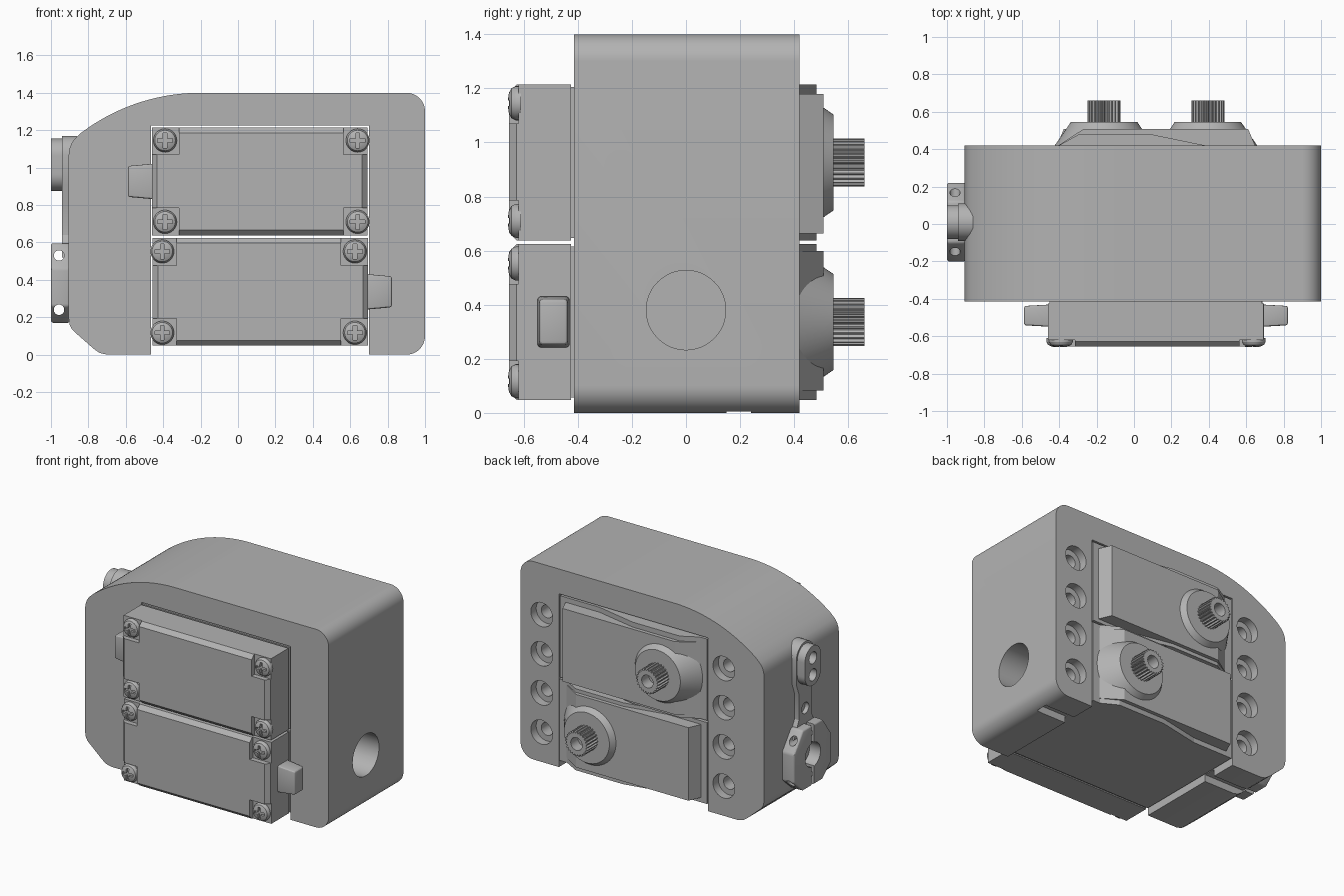
import bpy, bmesh
from math import sin, cos, pi, radians
from mathutils import Matrix, Vector

cube = bpy.data.objects.get("Cube")
if cube:
    bpy.data.objects.remove(cube, do_unlink=True)

grey = bpy.data.materials.new("plain_grey")
grey.use_nodes = True
colour = (0.45, 0.45, 0.45, 1)
grey.diffuse_color = colour
grey.node_tree.nodes["Principled BSDF"].inputs["Base Color"].default_value = colour


def arc(cx, cz, r, a0=0, a1=360, n=48):
    """Points on an arc; a full turn leaves out the repeated end point."""
    last = n if a1 - a0 == 360 else n + 1
    angles = [radians(a0 + (a1 - a0) * i / n) for i in range(last)]
    return [(cx + r * cos(a), cz + r * sin(a)) for a in angles]


def prism(name, pts, axis, a, b, taper=1.0, bevel=0.0):
    """Extrude a side (y, z) or front (x, z) profile along x or y, scaling the far end."""
    bm = bmesh.new()
    mu = (min(p[0] for p in pts) + max(p[0] for p in pts)) / 2
    mv = (min(p[1] for p in pts) + max(p[1] for p in pts)) / 2
    rings = []
    for d, s in ((a, 1.0), (b, taper)):
        scaled = [(mu + (u - mu) * s, mv + (v - mv) * s) for u, v in pts]
        rings.append([bm.verts.new((d, u, v) if axis == "x" else (u, d, v)) for u, v in scaled])
    for i in range(len(pts)):
        j = (i + 1) % len(pts)
        bm.faces.new((rings[0][i], rings[0][j], rings[1][j], rings[1][i]))
    bm.faces.new(rings[0])
    bm.faces.new(rings[1])
    bmesh.ops.recalc_face_normals(bm, faces=bm.faces)
    if bevel:
        bmesh.ops.bevel(bm, geom=bm.edges[:], offset=bevel, segments=3, profile=0.5,
                        affect="EDGES", clamp_overlap=True)
    return finish(name, bm)


def finish(name, bm):
    mesh = bpy.data.meshes.new(name)
    bm.to_mesh(mesh)
    bm.free()
    mesh.materials.append(grey)
    ob = bpy.data.objects.new(name, mesh)
    bpy.context.collection.objects.link(ob)
    return ob


def box(name, x, y, z, bevel=0.0):
    return prism(name, [(x[0], z[0]), (x[1], z[0]), (x[1], z[1]), (x[0], z[1])],
                 "y", y[0], y[1], bevel=bevel)


def cut(ob, cutters):
    """Subtract each cutter, then remove it."""
    bpy.context.view_layer.objects.active = ob
    for c in cutters:
        mod = ob.modifiers.new("cut", "BOOLEAN")
        mod.operation, mod.solver, mod.object = "DIFFERENCE", "EXACT", c
        bpy.ops.object.modifier_apply(modifier=mod.name)
        bpy.data.objects.remove(c, do_unlink=True)
    return ob


def lathe(name, profile, centre, n=32):
    """Revolve (radius, y) points about a y axis through centre."""
    bm = bmesh.new()
    vs = [bm.verts.new((centre[0] + r, y, centre[1])) for r, y in profile]
    es = [bm.edges.new(e) for e in zip(vs, vs[1:])]
    bmesh.ops.spin(bm, geom=vs + es, cent=(centre[0], 0, centre[1]), axis=(0, 1, 0),
                   angle=2 * pi, steps=n)
    bmesh.ops.remove_doubles(bm, verts=bm.verts, dist=0.0005)
    bmesh.ops.recalc_face_normals(bm, faces=bm.faces)
    return finish(name, bm)


# Housing: rounded outline with an open-bottomed bay
outline = [(-0.7, 0), (-0.465, 0), (-0.465, 1.225), (0.7, 1.225), (0.7, 0)]
outline += arc(0.9, 0.1, 0.1, -90, 0, 12) + arc(0.9, 1.3, 0.1, 0, 90, 12)
outline += arc(-0.2, 0.34, 1.06, 90, 127, 24)
outline += [(-0.872, 1.155), (-0.89, 1.13), (-0.901, 1.1), (-0.905, 1.07)]
outline += [(-0.905, 0.19), (-0.9, 0.16), (-0.888, 0.135), (-0.87, 0.118),
            (-0.77, 0.03), (-0.74, 0.009)]
housing = prism("housing", outline, "y", -0.415, 0.42)
cutters = [prism("side_hole", arc(0, 0.38, 0.147), "x", 0.6, 1.1),
           box("wire_slot", (-0.78, 0.93), (0.15, 0.24), (-0.1, 0.05))]
for x in (0.835, -0.59):
    for i in range(4):
        z = 0.21 + 0.277 * i
        cutters.append(prism("counterbore", arc(x, z, 0.085, n=32), "y", 0.36, 0.5))
        cutters.append(prism("screw_hole", arc(x, z, 0.045, n=24), "y", 0.1, 0.4))
cut(housing, cutters)

# Upper motor: case filling the bay
X0, X1, Z0, Z1 = -0.46, 0.692, 0.638, 1.214
motor = [box("motor_case", (X0, X1), (-0.41, 0.42), (Z0, Z1)),
         box("motor_seam_rim", (X0 + 0.008, X1 - 0.008), (-0.43, -0.40), (Z0 + 0.008, Z1 - 0.008))]

# Rear cover with chamfered face and stepped corners for the screws
cover = box("motor_cover", (X0, X1), (-0.655, -0.425), (Z0, Z1))
bm = bmesh.new()
bm.from_mesh(cover.data)
front = [e for e in bm.edges if all(v.co.y < -0.65 for v in e.verts)]
bmesh.ops.bevel(bm, geom=front, offset=0.028, segments=1, affect="EDGES")
bm.to_mesh(cover.data)
bm.free()
screws = [(x, z) for x in (-0.39, 0.64) for z in (0.71, 1.145)]
corners = []
for x, z in screws:
    dx, dz = (-1 if x < 0 else 1), (-1 if z < 0.9 else 1)
    xs = sorted((x - dx * 0.075, x + dx * 0.2))
    zs = sorted((z - dz * 0.075, z + dz * 0.2))
    corners.append(box("corner_step", xs, (-0.8, -0.62), zs))
cut(cover, corners)
motor.append(cover)

# Cross-head cover screws
for x, z in screws:
    head = lathe("cover_screw", [(0, -0.61), (0.063, -0.61), (0.063, -0.63), (0.055, -0.646),
                                 (0.035, -0.656), (0, -0.66)], (x, z))
    cut(head, [box("cross", (x - w, x + w), (-0.7, -0.64), (z - h, z + h))
               for w, h in ((0.04, 0.01), (0.01, 0.04))])
    motor.append(head)

# Cable plug
motor.append(prism("cable_plug", [(-0.55, 0.83), (-0.43, 0.83), (-0.43, 1.022), (-0.55, 1.022)],
                   "x", -0.44, -0.588, taper=0.86, bevel=0.012))

# Gearbox lid, output boss and splined shaft
sx, sz = -0.16, 0.926
motor.append(prism("lid_flange", [(-0.42, 0.41), (-0.29, 0.482), (0.08, 0.482), (0.43, 0.41)],
                   "y", 0, 1))
bpy.data.objects.remove(motor.pop(), do_unlink=True)


def lid(name, pts, z0, z1):
    """Extrude a plan-view profile upwards."""
    bm = bmesh.new()
    face = bm.faces.new([bm.verts.new((x, y, z0)) for x, y in pts])
    ext = bmesh.ops.extrude_face_region(bm, geom=[face])["geom"]
    bmesh.ops.translate(bm, vec=(0, 0, z1 - z0),
                        verts=[g for g in ext if isinstance(g, bmesh.types.BMVert)])
    bmesh.ops.recalc_face_normals(bm, faces=bm.faces)
    return finish(name, bm)


motor.append(lid("lid_flange", [(-0.42, 0.41), (-0.29, 0.482), (0.08, 0.482), (0.43, 0.41)], Z0, Z1))
motor.append(lid("gearbox_lid", [(-0.42, 0.41), (-0.27, 0.508), (0.61, 0.508), (0.652, 0.41)],
                 Z0 + 0.025, Z1 - 0.035))
motor.append(prism("output_boss", arc(sx, sz, 0.265, n=64), "y", 0.418, 0.545, taper=0.67))
teeth = []
for i in range(24):
    for k, r in enumerate((0.088, 0.088, 0.076, 0.076)):
        a = 2 * pi * (i + k / 4) / 24
        teeth.append((sx + r * cos(a), sz + r * sin(a)))
shaft = prism("output_spline", teeth, "y", 0.54, 0.66)
motor.append(cut(shaft, [prism("shaft_bore", arc(sx, sz, 0.045, n=24), "y", 0.58, 0.7)]))

# Lower motor: the same parts turned half a turn about the bay centre
centre = Vector((0.1175, 0, 0.631))
turn = Matrix.Translation(centre) @ Matrix.Rotation(pi, 4, "Y") @ Matrix.Translation(-centre)
for ob in motor:
    twin = bpy.data.objects.new("lower_" + ob.name, ob.data)
    bpy.context.collection.objects.link(twin)
    twin.matrix_world = turn
    ob.name = "upper_" + ob.name

# Horn arm on the right side
cy = 0.01
arm_pts = arc(cy, 1.07, 0.1, 0, 180, 20)
arm_pts += [(cy - 0.1, 0.9), (cy - 0.07, 0.82), (cy - 0.07, 0.64), (cy - 0.13, 0.52),
            (cy + 0.13, 0.52), (cy + 0.07, 0.64), (cy + 0.07, 0.82), (cy + 0.1, 0.9)]
arm = prism("horn_arm", arm_pts, "x", -0.94, -0.86)
pad = prism("horn_end_pad", arc(cy, 1.065, 0.09, 0, 180, 20) + arc(cy, 0.965, 0.09, 180, 359.9, 20),
            "x", -1.0, -0.93)
for part in (arm, pad):
    cut(part, [prism("horn_hole", arc(cy, z, 0.042, n=24), "x", -1.1, -0.91) for z in (1.07, 0.95)])
cut(arm, [prism("arm_hole", arc(cy, 0.7, 0.04, n=24), "x", -1.1, -0.91)])

# Split clamp with a splined-shaft bore and cross holes
clamp_pts = [(-0.1, 0.17), (0.12, 0.17), (0.22, 0.26), (0.22, 0.46), (0.12, 0.595),
             (-0.1, 0.595), (-0.2, 0.46), (-0.2, 0.26)]
clamp = prism("horn_clamp", clamp_pts, "x", -1.0, -0.9, bevel=0.012)
cut(clamp, [prism("bore", arc(cy, 0.385, 0.085, n=32), "x", -1.1, -0.915),
            box("split", (-1.1, -0.915), (cy - 0.014, cy + 0.014), (0.1, 0.7))]
    + [prism("cross_hole", arc(-0.957, z, 0.028, n=24), "y", -0.4, 0.4) for z in (0.24, 0.53)])

# Smooth the curved walls and keep the edges sharp
bpy.ops.object.select_all(action="DESELECT")
for ob in bpy.context.collection.objects:
    if ob.type == "MESH":
        ob.select_set(True)
        bpy.context.view_layer.objects.active = ob
bpy.ops.object.shade_smooth_by_angle(angle=radians(25))
